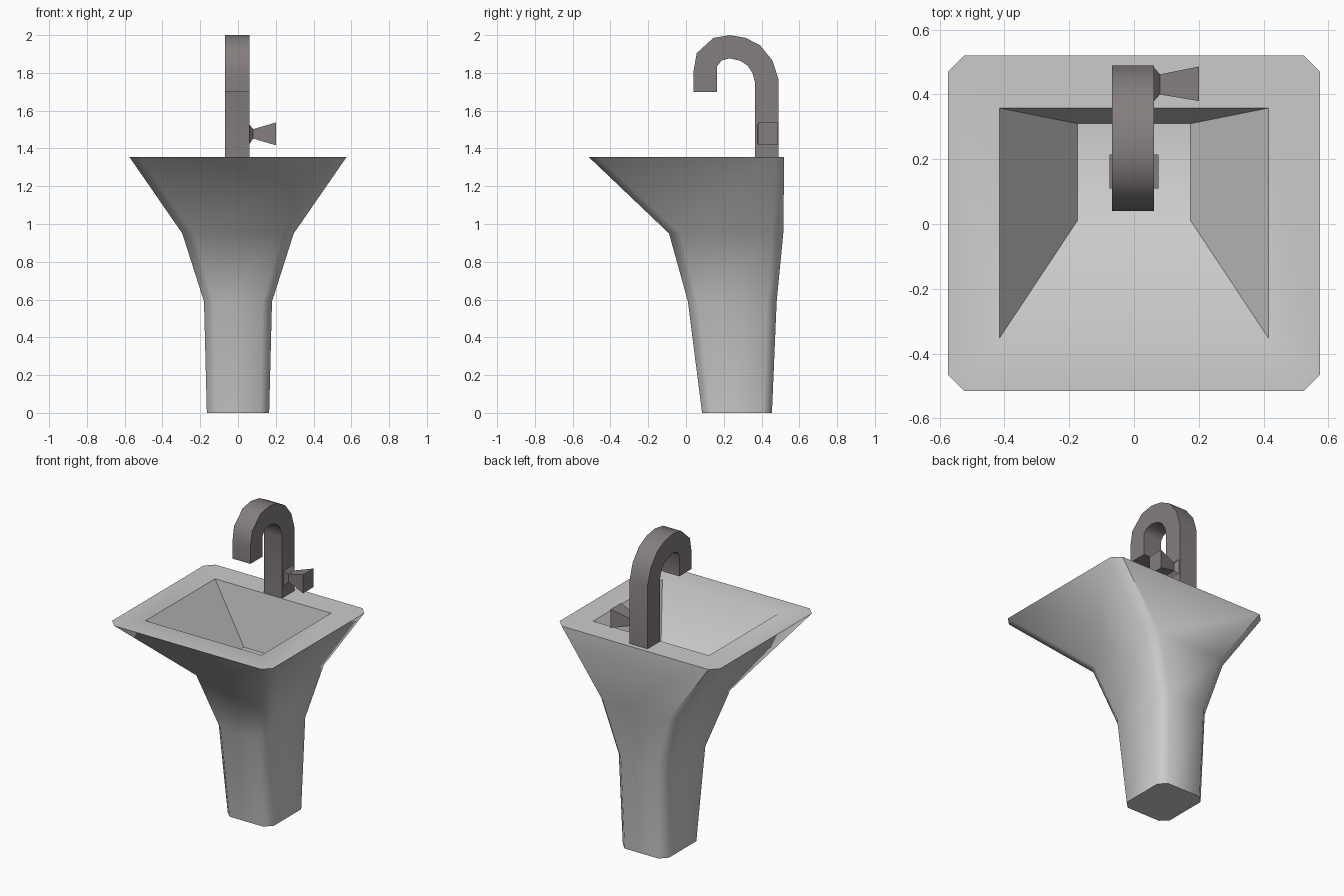
import bpy, bmesh, math

if "Cube" in bpy.data.objects:
    bpy.data.objects.remove(bpy.data.objects["Cube"])

metal = bpy.data.materials.new("warm_grey_metal")
metal.diffuse_color = (0.23, 0.21, 0.205, 1)
metal.use_nodes = True
metal.node_tree.nodes["Principled BSDF"].inputs["Base Color"].default_value = metal.diffuse_color


def finish(bm, name, mat=None, angle=50):
    bmesh.ops.remove_doubles(bm, verts=bm.verts, dist=1e-4)
    bmesh.ops.recalc_face_normals(bm, faces=bm.faces)
    me = bpy.data.meshes.new(name)
    bm.to_mesh(me)
    bm.free()
    ob = bpy.data.objects.new(name, me)
    bpy.context.collection.objects.link(ob)
    if mat:
        me.materials.append(mat)
    bpy.ops.object.select_all(action='DESELECT')
    ob.select_set(True)
    bpy.context.view_layer.objects.active = ob
    if angle:
        bpy.ops.object.shade_smooth_by_angle(angle=math.radians(angle))
    return ob


def loft(name, rings, mat=None, angle=50):
    bm = bmesh.new()
    loops = [[bm.verts.new(p) for p in r] for r in rings]
    n = len(loops[0])
    for a, b in zip(loops, loops[1:]):
        for i in range(n):
            j = (i + 1) % n
            bm.faces.new((a[i], a[j], b[j], b[i]))
    bm.faces.new(loops[0][::-1])
    bm.faces.new(loops[-1])
    return finish(bm, name, mat, angle)


def chamfered(hx, y0, y1, z, c):
    return [(-hx + c, y0, z), (hx - c, y0, z), (hx, y0 + c, z), (hx, y1 - c, z),
            (hx - c, y1, z), (-hx + c, y1, z), (-hx, y1 - c, z), (-hx, y0 + c, z)]


# Pedestal, flared bowl, flat rim and sunken basin as one continuous skin
loft("pedestal_basin", [chamfered(*s) for s in (
    (0.165, 0.085, 0.455, 0.0, 0.045),
    (0.18, 0.01, 0.48, 0.59, 0.05),
    (0.295, -0.09, 0.515, 0.95, 0.06),
    (0.575, -0.515, 0.52, 1.355, 0.05),
    (0.415, -0.352, 0.358, 1.355, 0.0),
    (0.175, 0.01, 0.31, 0.995, 0.0))])

# Drain plate on the basin floor
loft("drain", [chamfered(0.075, 0.11, 0.215, z, 0.0) for z in (0.99, 1.003)], metal)

# Gooseneck spout: side profile extruded across x
outer = [(0.49, 1.35), (0.49, 1.765), (0.458, 1.865), (0.393, 1.945), (0.317, 1.985),
         (0.232, 2.0), (0.145, 1.985), (0.057, 1.905), (0.04, 1.81), (0.04, 1.7)]
inner = [(0.165, 1.7), (0.165, 1.835), (0.187, 1.865), (0.23, 1.877), (0.285, 1.865),
         (0.325, 1.84), (0.352, 1.8), (0.365, 1.75), (0.365, 1.35)]
loft("spout", [[(x, y, z) for y, z in outer + inner] for x in (-0.068, 0.061)], metal)

# Flared tap handle on the right of the spout
loft("tap_handle", [[(x, y0, z0), (x, y1, z0), (x, y1, z1), (x, y0, z1)]
                    for x, y0, y1, z0, z1 in (
    (0.058, 0.375, 0.488, 1.42, 1.53),
    (0.08, 0.40, 0.462, 1.452, 1.502),
    (0.2, 0.38, 0.486, 1.417, 1.537))], metal, 30)
